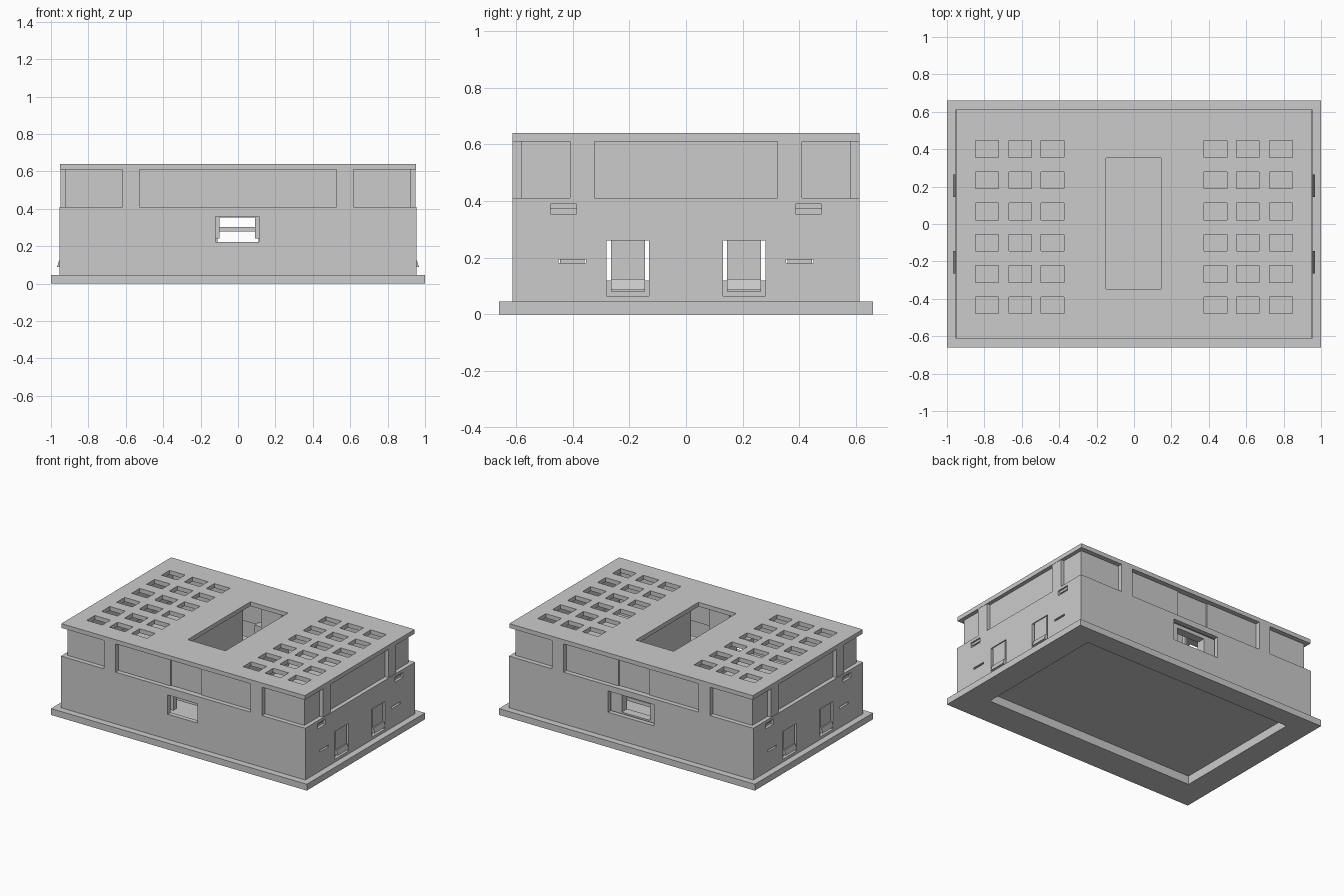
import bpy, bmesh

old = bpy.data.objects.get("Cube")
if old:
    bpy.data.objects.remove(old, do_unlink=True)

grey = bpy.data.materials.new("matte_grey")
grey.use_nodes = True
COLOUR = (0.6, 0.6, 0.6, 1)
grey.diffuse_color = COLOUR
grey.node_tree.nodes["Principled BSDF"].inputs["Base Color"].default_value = COLOUR


def add_box(bm, x0, x1, y0, y1, z0, z1):
    verts = bmesh.ops.create_cube(bm, size=1)["verts"]
    for v in verts:
        v.co.x = x1 if v.co.x > 0 else x0
        v.co.y = y1 if v.co.y > 0 else y0
        v.co.z = z1 if v.co.z > 0 else z0


def boxes(name, specs):
    bm = bmesh.new()
    for s in specs:
        add_box(bm, *s)
    me = bpy.data.meshes.new(name)
    bm.to_mesh(me)
    bm.free()
    ob = bpy.data.objects.new(name, me)
    bpy.context.collection.objects.link(ob)
    me.materials.append(grey)
    return ob


def sym(x, y, z0, z1):
    return (-x, x, -y, y, z0, z1)


def cut(ob, specs):
    # Apply each cut, then discard the helper
    cutter = boxes("cutter", specs)
    cutter.hide_render = True
    mod = ob.modifiers.new("cut", "BOOLEAN")
    mod.operation, mod.solver, mod.object = "DIFFERENCE", "EXACT", cutter
    mod.use_self = True
    bpy.context.view_layer.objects.active = ob
    bpy.ops.object.modifier_apply(modifier=mod.name)
    bpy.data.objects.remove(cutter, do_unlink=True)


def flip(spec, axis):
    # Mirror a box across the x or y centre plane
    s = list(spec)
    s[axis * 2], s[axis * 2 + 1] = -s[axis * 2 + 1], -s[axis * 2]
    return tuple(s)


def both(specs, axis):
    return list(specs) + [flip(s, axis) for s in specs]


def four(spec):
    return both(both([spec], 1), 0)


W, D, LEDGE, ROOF, TOP = 0.955, 0.613, 0.41, 0.61, 0.64

# Flange with an off-centre pocket underneath
POCKET = (-0.83, 0.82, -0.45, 0.52, -0.1, 0.2)
flange = boxes("base_flange", [sym(1, 0.66, 0, 0.045)])
cut(flange, [POCKET])
rim = boxes("pocket_rim", [sym(0.925, 0.58, 0.045, 0.06)])
cut(rim, [POCKET])
boxes("floor_plate", [sym(0.925, 0.58, 0.06, 0.12)])

# Lower walls with windows, latch openings and slots
lower = boxes("lower_walls", [sym(W, D, 0.045, LEDGE)])
cut(lower, [sym(0.925, 0.58, 0, 0.5)])
cut(lower, [(-0.12, 0.112, -0.7, -0.5, 0.222, 0.358),
            (-0.18, 0.18, 0.5, 0.7, 0.22, 0.37)])
cut(lower, four((0.9, 1, 0.13, 0.28, 0.065, 0.26))
    + four((0.9, 1, 0.352, 0.45, 0.18, 0.193))
    + four((0.935, 1, 0.387, 0.478, 0.353, 0.373)))
cut(lower, four((0.943, 1, 0.387, 0.478, 0.37, 0.389)))

# Recessed upper walls with a shallow step in the middle of the long sides
upper = boxes("recessed_upper_walls", [sym(0.925, 0.58, 0.38, ROOF)])
cut(upper, [sym(0.895, 0.55, 0.3, 0.7)])
cut(upper, both([(-0.12, 0.12, 0.572, 0.6, LEDGE, ROOF)], 1))

# Pillars between the recesses
boxes("long_side_pillars", four((0.527, 0.617, 0.575, D, LEDGE, ROOF)))
boxes("short_side_pillars", four((0.92, 0.95, 0.322, 0.41, LEDGE, ROOF)))

# Roof with vent grid and central opening
roof = boxes("roof_plate", [sym(0.952, D, ROOF, TOP)])
vents = []
for col in (0.436, 0.608, 0.786):
    for row in range(6):
        y = -0.434 + row * 0.167
        vents.append((col - 0.061, col + 0.061, y - 0.045, y + 0.045, 0.5, 0.8))
cut(roof, both(vents, 0) + [(-0.15, 0.145, -0.347, 0.352, 0.5, 0.8)])

# Inner shelf and shaft walls below the roof
boxes("inner_shelf", [sym(0.9, 0.5, 0.278, 0.303)])
boxes("shaft_side_walls", both([(0.17, 0.19, -0.3, 0.3, 0.303, ROOF)], 0))
boxes("shaft_end_walls", both([(-0.08, 0.08, 0.37, 0.39, 0.37, ROOF)], 1))

# Frames inside the windows
boxes("front_window_frame", [(-0.12, -0.1, -0.58, -0.54, 0.24, 0.36),
                             (0.09, 0.112, -0.58, -0.54, 0.24, 0.36),
                             (-0.12, 0.112, -0.58, -0.54, 0.352, 0.37)])
back_frame = boxes("back_window_frame", [(-0.22, 0.22, 0.5, 0.56, 0.12, 0.4)])
cut(back_frame, [(-0.11, 0.11, 0.4, 0.7, 0.22, 0.355)])

# Snap latches: a flexible tab with a wedge near the foot
boxes("latch_tabs", four((0.925, 0.948, 0.145, 0.265, 0.08, 0.262)))
wedges = boxes("latch_wedges", four((0.94, 0.967, 0.145, 0.265, 0.088, 0.124)))
for v in wedges.data.vertices:
    if v.co.z > 0.1 and abs(v.co.x) > 0.95:
        v.co.x *= 0.957 / 0.967

# Backing strips behind the thin slots
boxes("slot_tongues", four((0.91, 0.935, 0.358, 0.444, 0.17, 0.2)))
